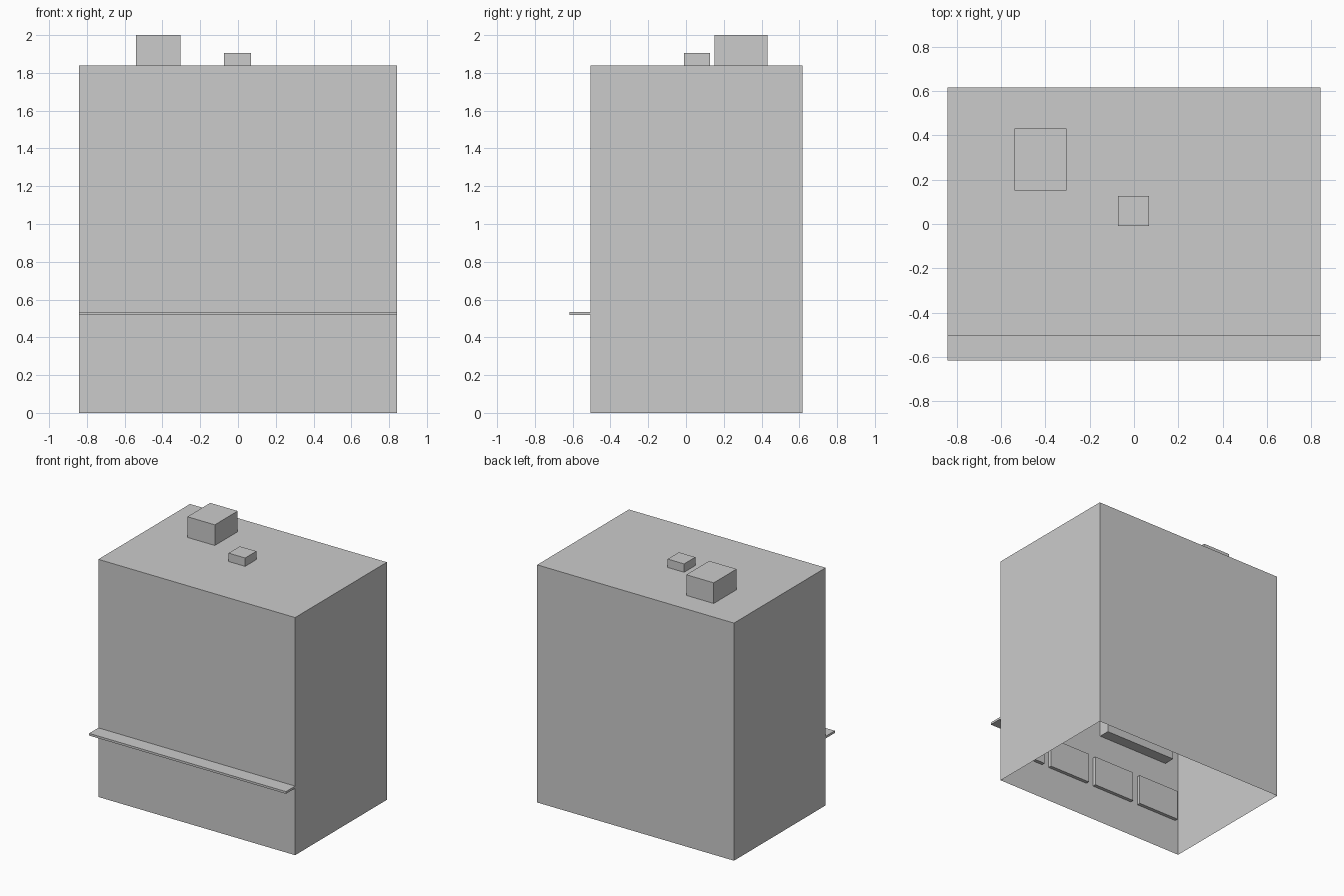
import bpy, bmesh
from mathutils import Vector

if "Cube" in bpy.data.objects:
    bpy.data.objects.remove(bpy.data.objects["Cube"])

W, FRONT, BACK, ROOF = 0.843, -0.505, 0.617, 1.84


def box(name, x, y, z, open_bottom=False):
    """Axis-aligned box from (min, max) ranges."""
    bm = bmesh.new()
    bmesh.ops.create_cube(bm, size=1)
    for v in bm.verts:
        v.co = Vector([r[0] if c < 0 else r[1] for c, r in zip(v.co, (x, y, z))])
    if open_bottom:
        bmesh.ops.delete(bm, geom=[f for f in bm.faces if f.normal.z < -0.5],
                         context='FACES_ONLY')
    me = bpy.data.meshes.new(name)
    bm.to_mesh(me)
    bm.free()
    ob = bpy.data.objects.new(name, me)
    bpy.context.collection.objects.link(ob)
    return ob


# Main block: thin shell, open underneath
box("building_shell", (-W, W), (FRONT, BACK), (0, ROOF), open_bottom=True)

# Canopy over the shop front
box("front_canopy", (-W, W), (-0.617, FRONT), (0.518, 0.535))

# Rooftop units
box("roof_stair_house", (-0.54, -0.305), (0.152, 0.432), (ROOF, 2.0))
box("roof_vent", (-0.073, 0.068), (-0.01, 0.127), (ROOF, 1.905))

# Shop window backs, on the inside of the front wall
pitch = 2 * W / 4
for i in range(4):
    cx = -W + pitch * (i + 0.5)
    box("shop_window", (cx - 0.18, cx + 0.18),
        (FRONT + 0.003, FRONT + 0.03), (0.275, 0.51))

# Upper floor window bays, also behind the front wall
for z in (0.72, 1.3):
    for s in (-1, 1):
        cx = s * 0.41
        box("upper_window", (cx - 0.31, cx + 0.31),
            (FRONT + 0.003, FRONT + 0.09), (z, z + 0.36))
